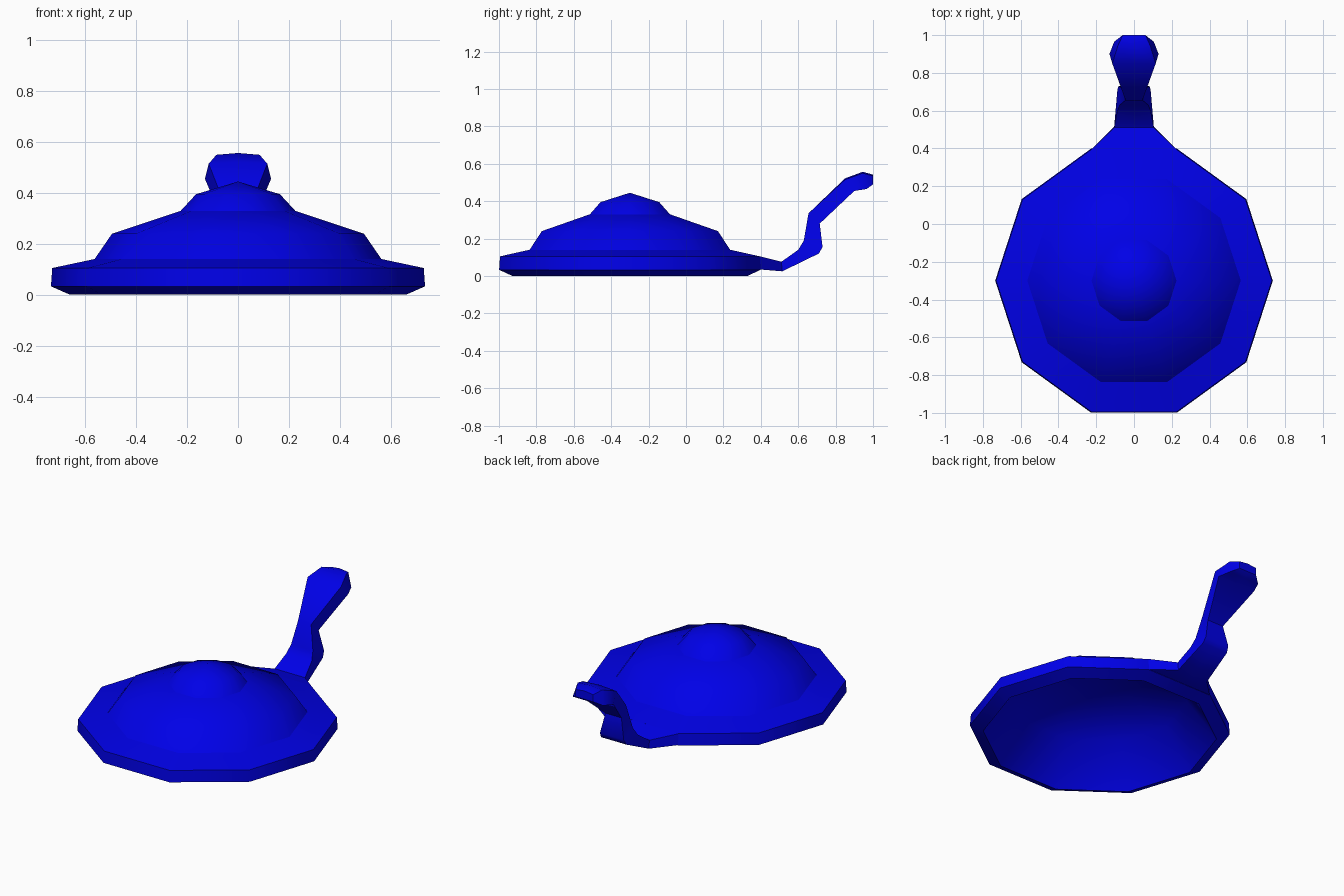
import bpy, bmesh, math

if "Cube" in bpy.data.objects:
    bpy.data.objects.remove(bpy.data.objects["Cube"])

SIDES = 10
CENTRE_Y = -0.30

blue = bpy.data.materials.new("blue")
blue.diffuse_color = (0.0, 0.0, 0.8, 1)
blue.use_nodes = True
blue.node_tree.nodes["Principled BSDF"].inputs["Base Color"].default_value = blue.diffuse_color


def finish(name, bm, angle):
    bmesh.ops.recalc_face_normals(bm, faces=bm.faces)
    mesh = bpy.data.meshes.new(name)
    bm.to_mesh(mesh)
    bm.free()
    mesh.materials.append(blue)
    obj = bpy.data.objects.new(name, mesh)
    bpy.context.collection.objects.link(obj)
    bpy.ops.object.select_all(action='DESELECT')
    bpy.context.view_layer.objects.active = obj
    obj.select_set(True)
    bpy.ops.object.shade_smooth_by_angle(angle=math.radians(angle))
    return obj


def bridge(bm, a, b):
    n = len(a)
    for i in range(n):
        j = (i + 1) % n
        bm.faces.new((a[i], a[j], b[j], b[i]))


# Ten-sided turned profile; a radius of 0 makes a pointed tip
def turned(name, profile, angle=40):
    bm = bmesh.new()
    previous = None
    for r, z in profile:
        if r == 0:
            tip = bm.verts.new((0, CENTRE_Y, z))
            ring = [tip] * SIDES
        else:
            ring = [bm.verts.new((r * math.cos(math.tau * i / SIDES),
                                  CENTRE_Y + r * math.sin(math.tau * i / SIDES), z))
                    for i in range(SIDES)]
        if previous:
            for i in range(SIDES):
                j = (i + 1) % SIDES
                corners = [previous[i], previous[j], ring[j], ring[i]]
                bm.faces.new(list(dict.fromkeys(corners)))
        previous = ring
    return finish(name, bm, angle)


# Thin hollow dome, the rim wrapped round its foot, and the knob on top
turned("dome", [(0.66, 0.0), (0.495, 0.24), (0.225, 0.33), (0, 0.36)])
turned("rim", [(0.66, 0.0), (0.735, 0.033), (0.73, 0.105), (0.565, 0.14)])
turned("knob", [(0.225, 0.33), (0.165, 0.395), (0, 0.445)])


# Curved handle: cross-sections swept out of the back rim facet
def build_handle():
    bm = bmesh.new()
    # top y, top z, bottom y, bottom z, top half width, bottom half width
    sections = [(0.394, 0.105, 0.396, 0.035, 0.226, 0.226),
                (0.51, 0.076, 0.515, 0.025, 0.105, 0.105),
                (0.60, 0.14, 0.71, 0.12, 0.088, 0.088),
                (0.63, 0.19, 0.73, 0.155, 0.075, 0.082),
                (0.655, 0.335, 0.715, 0.28, 0.045, 0.055),
                (0.85, 0.515, 0.90, 0.455, 0.115, 0.130),
                (0.945, 0.55, 0.965, 0.465, 0.085, 0.105),
                (1.0, 0.535, 1.0, 0.49, 0.060, 0.060)]
    loops = []
    for k, (ty, tz, by, bz, tw, bw) in enumerate(sections):
        crown = 0.007 if k > 4 else 0
        loops.append([bm.verts.new(p) for p in (
            (-bw, by, bz), (0, by, bz), (bw, by, bz),
            (tw, ty, tz), (0, ty, tz + crown), (-tw, ty, tz))])
    for a, b in zip(loops, loops[1:]):
        bridge(bm, a, b)
    bm.faces.new(loops[-1])
    return finish("handle", bm, 40)


build_handle()
